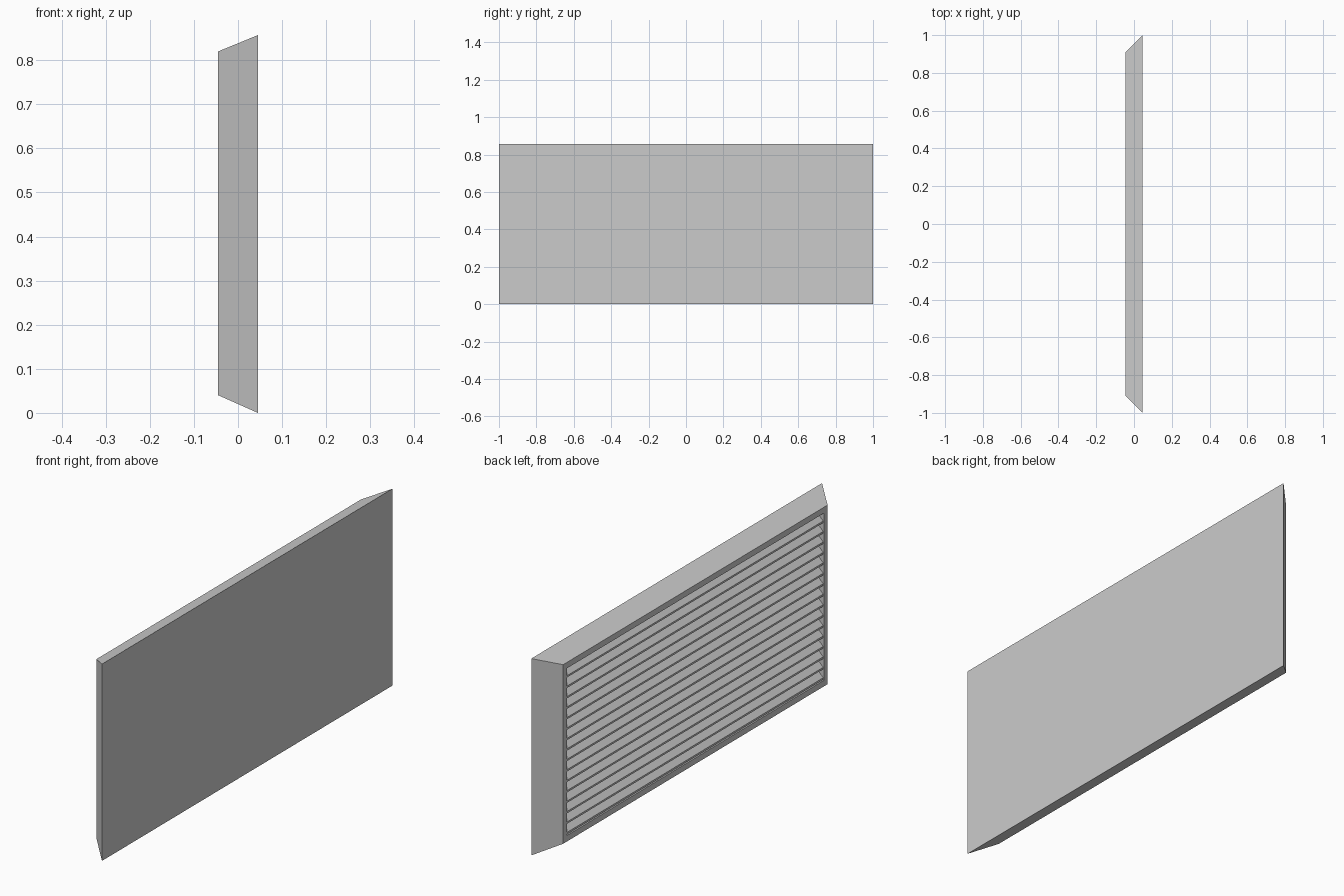
import bpy, bmesh

if "Cube" in bpy.data.objects:
    bpy.data.objects.remove(bpy.data.objects["Cube"])

FRONT, BACK = -0.045, 0.045      # vent face and wall side
ZC = 0.43                        # centre height of the opening
OPEN_Y, OPEN_Z = 0.884, 0.364    # half size of the opening
CAVITY = 0.02                    # depth position of the cavity floor
SLATS = 16


def make_object(name, bm):
    bmesh.ops.recalc_face_normals(bm, faces=bm.faces)
    mesh = bpy.data.meshes.new(name)
    bm.to_mesh(mesh)
    bm.free()
    obj = bpy.data.objects.new(name, mesh)
    bpy.context.collection.objects.link(obj)
    return obj


def ring(bm, x, half_y, z0, z1):
    return [bm.verts.new((x, y, z)) for y, z in
            ((-half_y, z0), (half_y, z0), (half_y, z1), (-half_y, z1))]


# Bevelled housing: back plate, sloped sides, front rim, recessed cavity
bm = bmesh.new()
z0, z1 = ZC - OPEN_Z, ZC + OPEN_Z
rings = [ring(bm, BACK, 1.0, 0.0, 0.857),
         ring(bm, FRONT, 0.91, 0.04, 0.82),
         ring(bm, FRONT, OPEN_Y, z0, z1),
         ring(bm, CAVITY, OPEN_Y, z0, z1)]
for a, b in zip(rings, rings[1:]):
    for i in range(4):
        j = (i + 1) % 4
        bm.faces.new((a[i], a[j], b[j], b[i]))
bm.faces.new(rings[0])
bm.faces.new(rings[-1])
make_object("vent_housing", bm)

# Slanted louvre slats, outer edge low and inner edge high
pitch = 2 * OPEN_Z / SLATS
thick = 0.008
for n in range(SLATS):
    z = z0 + n * pitch + 0.003
    x_in = CAVITY - 0.012
    rise = min(x_in - FRONT, z1 - z - thick)
    profile = ((FRONT + 0.003, z), (FRONT + 0.003, z + thick),
               (FRONT + rise, z + rise + thick - 0.003),
               (FRONT + rise, z + rise - 0.003))
    bm = bmesh.new()
    ends = [[bm.verts.new((x, y, zz)) for x, zz in profile]
            for y in (-OPEN_Y, OPEN_Y)]
    for i in range(4):
        j = (i + 1) % 4
        bm.faces.new((ends[0][i], ends[0][j], ends[1][j], ends[1][i]))
    for end in ends:
        bm.faces.new(end)
    make_object(f"louvre_slat_{n + 1:02d}", bm)
